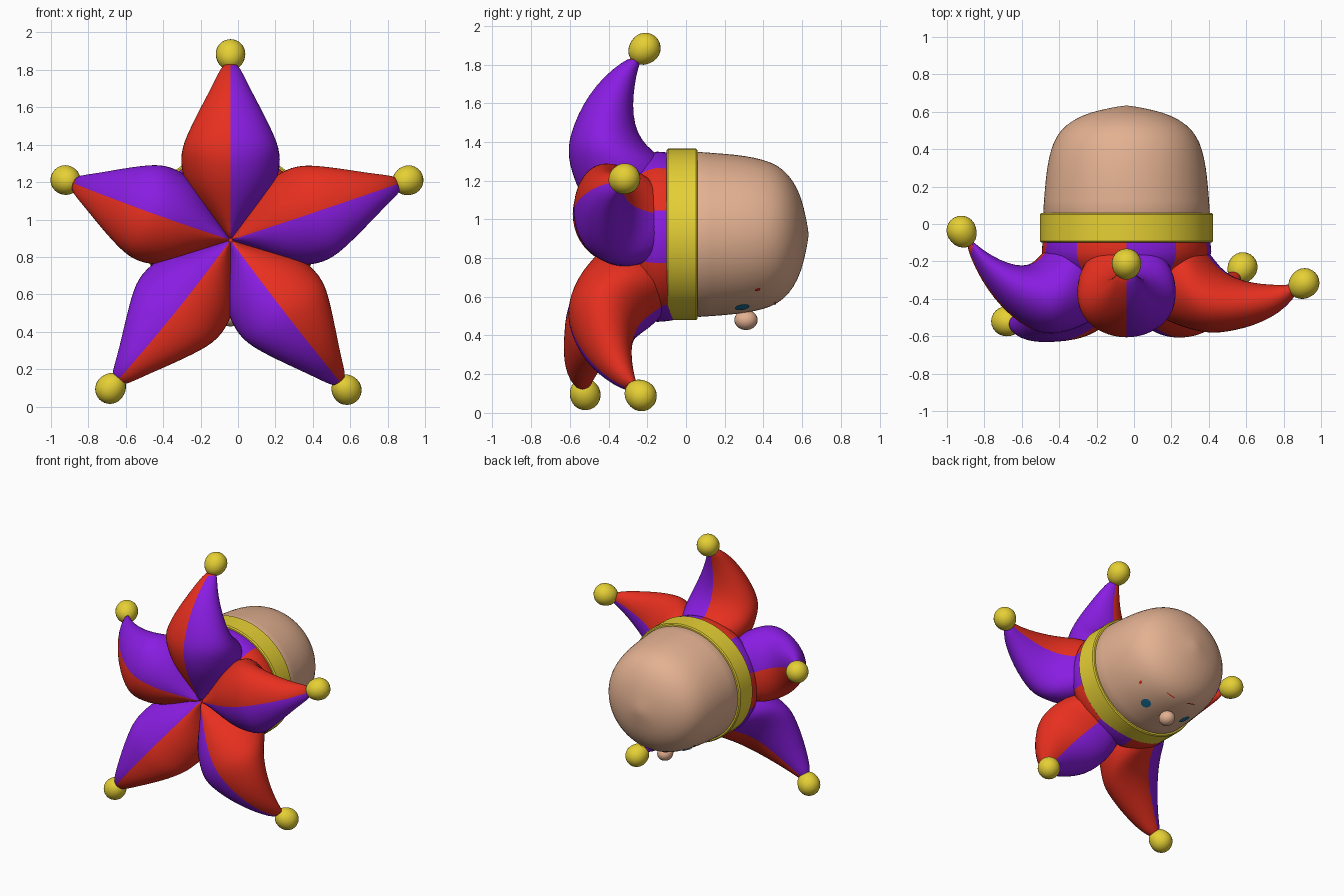
import bpy, bmesh, math
from mathutils import Vector

if "Cube" in bpy.data.objects:
    bpy.data.objects.remove(bpy.data.objects["Cube"])

CX, CZ = -0.04, 0.89          # hat axis in the front view
HZ = 0.922                    # head and band axis height


def material(name, rgb):
    m = bpy.data.materials.new(name)
    m.diffuse_color = (*rgb, 1)
    m.use_nodes = True
    m.node_tree.nodes["Principled BSDF"].inputs["Base Color"].default_value = m.diffuse_color
    return m


RED = material("red", (0.83, 0.03, 0.014))
PURPLE = material("purple", (0.25, 0.012, 0.76))
GOLD = material("gold", (0.79, 0.63, 0.035))
SKIN = material("skin", (0.77, 0.44, 0.285))
BLUE = material("blue", (0.01, 0.16, 0.30))


def finish(name, bm, mats, angle=60, subsurf=0):
    bmesh.ops.recalc_face_normals(bm, faces=bm.faces)
    me = bpy.data.meshes.new(name)
    bm.to_mesh(me)
    bm.free()
    ob = bpy.data.objects.new(name, me)
    bpy.context.collection.objects.link(ob)
    for m in mats:
        me.materials.append(m)
    if subsurf:
        mod = ob.modifiers.new("smooth", 'SUBSURF')
        mod.levels = mod.render_levels = subsurf
    bpy.ops.object.select_all(action='DESELECT')
    ob.select_set(True)
    bpy.context.view_layer.objects.active = ob
    bpy.ops.object.shade_smooth_by_angle(angle=math.radians(angle))
    return ob


def loft(bm, rings, colour=None, closed=False, caps=False):
    n = len(rings[0])
    vs = [[bm.verts.new(p) for p in r] for r in rings]
    pairs = list(zip(vs, vs[1:])) + ([(vs[-1], vs[0])] if closed else [])
    for a, b in pairs:
        for i in range(n):
            j = (i + 1) % n
            f = bm.faces.new((a[i], a[j], b[j], b[i]))
            if colour:
                f.material_index = colour(i)
    if caps:
        bm.faces.new(vs[0])
        bm.faces.new(vs[-1])


def lathe_rings(profile, n, cz, sx=1.0):
    """Rings around the y axis from (y, radius) points."""
    return [[(CX + sx * r * math.cos(math.tau * i / n), y, cz + r * math.sin(math.tau * i / n))
             for i in range(n)] for y, r in profile]


# head, rounded at the chin end
HEAD = [(0.0, .429), (.05, .429), (.2, .418), (.3, .408), (.4, .388), (.47, .36),
        (.53, .312), (.58, .232), (.61, .14), (.634, .012)]
bm = bmesh.new()
loft(bm, lathe_rings(HEAD, 48, HZ, 1.045), caps=True)
finish("head", bm, [SKIN], subsurf=1)

# gold band with softened edges
BAND = [(-.1, .39), (-.1, .435), (-.092, .443), (.052, .443), (.06, .436), (.06, .39)]
bm = bmesh.new()
loft(bm, lathe_rings(BAND, 72, HZ, 1.045), closed=True)
finish("head_band", bm, [GOLD], 35)

# hat base filling between the horns, ten alternating sectors
bm = bmesh.new()
BASE = [(-.06, .43), (-.1, .436), (-.15, .44), (-.2, .425), (-.27, .37), (-.35, .25), (-.38, .05)]
loft(bm, lathe_rings(BASE, 80, 0.91, 1.03),
     lambda i: int(((i + .5) * 4.5 - 90) // 36) % 2, caps=True)
finish("hat_base", bm, [RED, PURPLE])

# horn sections: distance from the axis, front y, back y, half width
HORN = [(0, -.41, -.2, .006), (.05, -.435, -.1, .05), (.1, -.465, -.06, .095),
        (.2, -.525, -.06, .18), (.3, -.575, -.06, .248), (.4, -.605, -.085, .268),
        (.46, -.61, -.17, .266), (.52, -.605, -.23, .252), (.6, -.58, -.265, .216),
        (.7, -.535, -.275, .165), (.8, -.465, -.265, .11), (.88, -.385, -.25, .07),
        (.945, -.29, -.225, .035)]
# angle, bell distance, bell y, front flattening
TIPS = [("top", 90, .995, -.21, 0), ("upper_right", 18.6, 1.005, -.315, .035),
        ("lower_right", -52.2, 1.015, -.23, 0), ("lower_left", 231, 1.025, -.52, .02),
        ("upper_left", 160, .94, -.035, .01)]
SEG = 24
for name, deg, reach, bell_y, flat in TIPS:
    home = round((deg - 90) / 72) * 72 + 90     # even spacing near the hub

    def place(s, t, y):
        a = math.radians(home + (deg - home) * min(1, s))
        k = max(0, (s - .3) / .69) ** 1.8
        s2 = s + (reach - .99) * k
        return Vector((CX + s2 * math.cos(a) - t * math.sin(a),
                       y + (bell_y + .21) * k,
                       CZ + s2 * math.sin(a) + t * math.cos(a)))

    rings = []
    for s, front, back, hw in HORN:
        front += flat * math.sin(math.pi * s)
        mid, half = (front + back) / 2, (back - front) / 2
        rings.append([place(s, hw * math.sin(math.tau * i / SEG),
                            mid - half * math.cos(math.tau * i / SEG)) for i in range(SEG)])
    bm = bmesh.new()
    loft(bm, rings, lambda i: 0 if i < SEG // 2 else 1, caps=True)
    finish("horn_" + name, bm, [RED, PURPLE], subsurf=1)

    # bell, drawn out slightly toward the horn tip
    centre = place(.99, 0, -.21)
    d = (centre - place(.945, 0, -.26)).normalized()
    bm = bmesh.new()
    bmesh.ops.create_uvsphere(bm, u_segments=24, v_segments=16, radius=.079)
    for v in bm.verts:
        along = v.co.dot(d)
        if along < 0:
            v.co += d * along * .2
        v.co += centre
    finish("bell_" + name, bm, [GOLD])

# nose on the underside
bm = bmesh.new()
bmesh.ops.create_uvsphere(bm, u_segments=24, v_segments=16, radius=1)
for v in bm.verts:
    v.co = Vector((CX + v.co.x * .055, .31 + v.co.y * .06, .48 + v.co.z * .052))
finish("nose", bm, [SKIN])


def on_head(x, y):
    """Point just outside the underside of the head."""
    for (y0, r0), (y1, r1) in zip(HEAD, HEAD[1:]):
        if y0 <= y <= y1:
            r = r0 + (r1 - r0) * (y - y0) / (y1 - y0) + .004
    return Vector((CX + x, y, HZ - math.sqrt(max(0, r * r - (x / 1.045) ** 2))))


def patch(name, x, y, rx, ry, mat):
    bm = bmesh.new()
    c = bm.verts.new(on_head(x, y))
    rim = [bm.verts.new(on_head(x + rx * math.cos(math.tau * i / 16),
                                y + ry * math.sin(math.tau * i / 16))) for i in range(16)]
    for i in range(16):
        bm.faces.new((c, rim[i], rim[(i + 1) % 16]))
    ob = finish(name, bm, [mat])
    if ob.data.polygons[0].normal.z > 0:
        ob.data.flip_normals()


# painted eyes and mouth marks, mirrored
for side, sgn in (("right", 1), ("left", -1)):
    patch("eye_" + side, sgn * .175, .29, .034, .038, BLUE)
    patch("mouth_corner_" + side, sgn * .29, .37, .008, .014, RED)
    patch("mouth_line_" + side, sgn * .09, .46, .04, .004, RED)
